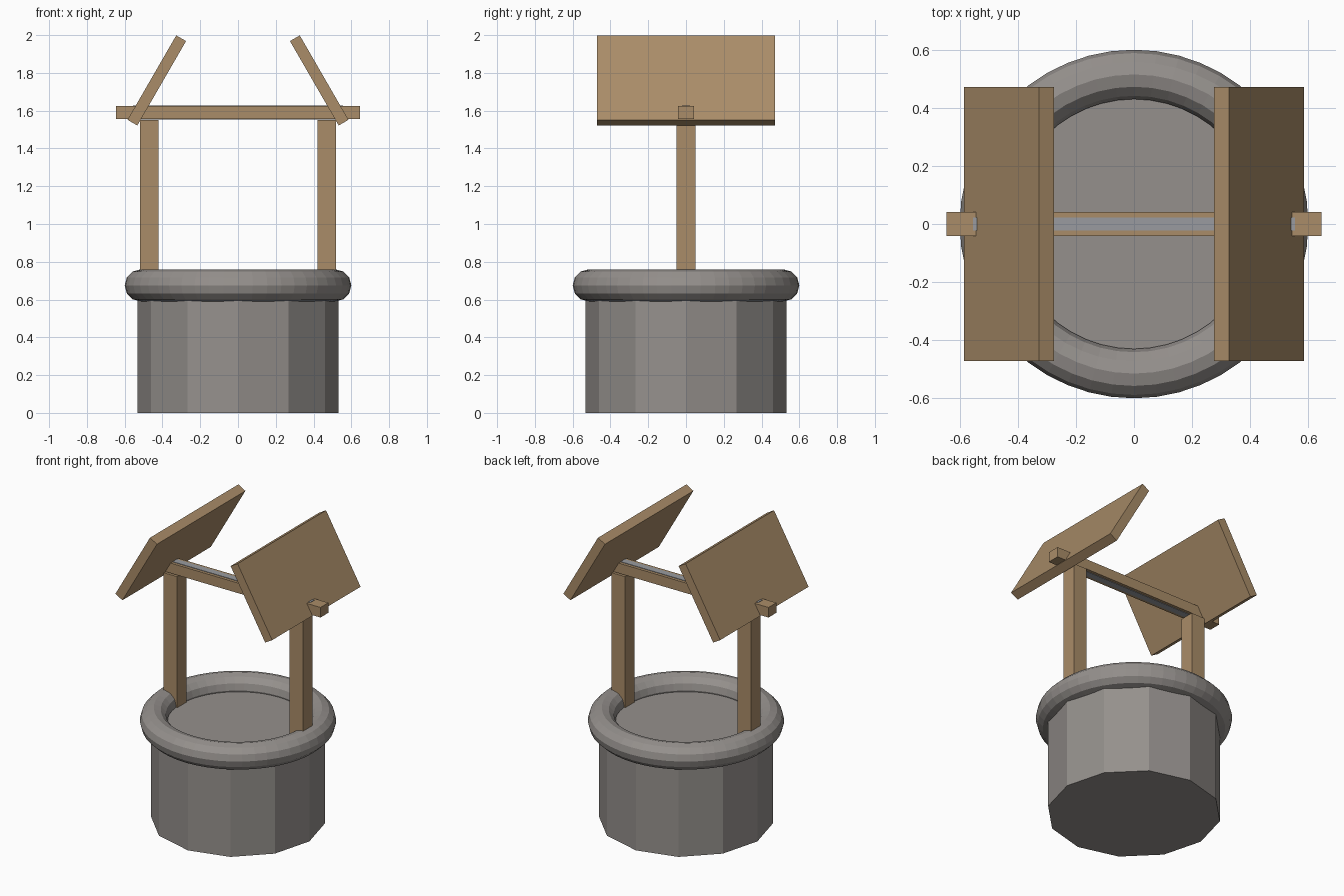
import bpy
from math import radians, pi

cube = bpy.data.objects.get("Cube")
if cube:
    bpy.data.objects.remove(cube, do_unlink=True)


def make_material(name, rgb):
    mat = bpy.data.materials.new(name)
    mat.use_nodes = True
    color = (*rgb, 1)
    mat.diffuse_color = color
    mat.node_tree.nodes["Principled BSDF"].inputs["Base Color"].default_value = color
    return mat


stone = make_material("warm grey stone", (0.30, 0.28, 0.265))
wood = make_material("brown wood", (0.40, 0.265, 0.14))
steel = make_material("grey steel", (0.32, 0.33, 0.35))


def finish(name, mat):
    obj = bpy.context.object
    obj.name = name
    obj.data.materials.clear()
    obj.data.materials.append(mat)
    return obj


def box(name, mat, center, size, tilt=0):
    bpy.ops.mesh.primitive_cube_add(size=1, location=center)
    obj = finish(name, mat)
    obj.scale = size
    obj.rotation_euler.y = tilt
    return obj


# Twelve-sided stone wall, a corner pointing to the front
wall_height = 0.665
bpy.ops.mesh.primitive_cylinder_add(vertices=12, radius=0.533, depth=wall_height,
                                    location=(0, 0, wall_height / 2))
finish("stone_wall", stone)

# Rounded stone rim
bpy.ops.mesh.primitive_torus_add(major_segments=48, minor_segments=12,
                                 major_radius=0.515, minor_radius=0.085,
                                 location=(0, 0, 0.675))
finish("stone_rim", stone)

# Posts and sloping roof boards on both sides
for side, sign in (("left", 1), ("right", -1)):
    box(side + "_post", wood, (sign * 0.47, 0, 1.1), (0.1, 0.1, 0.9))
    box(side + "_roof_board", wood, (sign * 0.43, 0, 1.76),
        (0.516, 0.943, 0.06), sign * radians(60))

# Cross beam with a thin steel bar let into it
box("cross_beam", wood, (0, 0, 1.59), (1.29, 0.084, 0.068))
box("steel_bar", steel, (0, 0, 1.59), (1.11, 0.044, 0.074))
